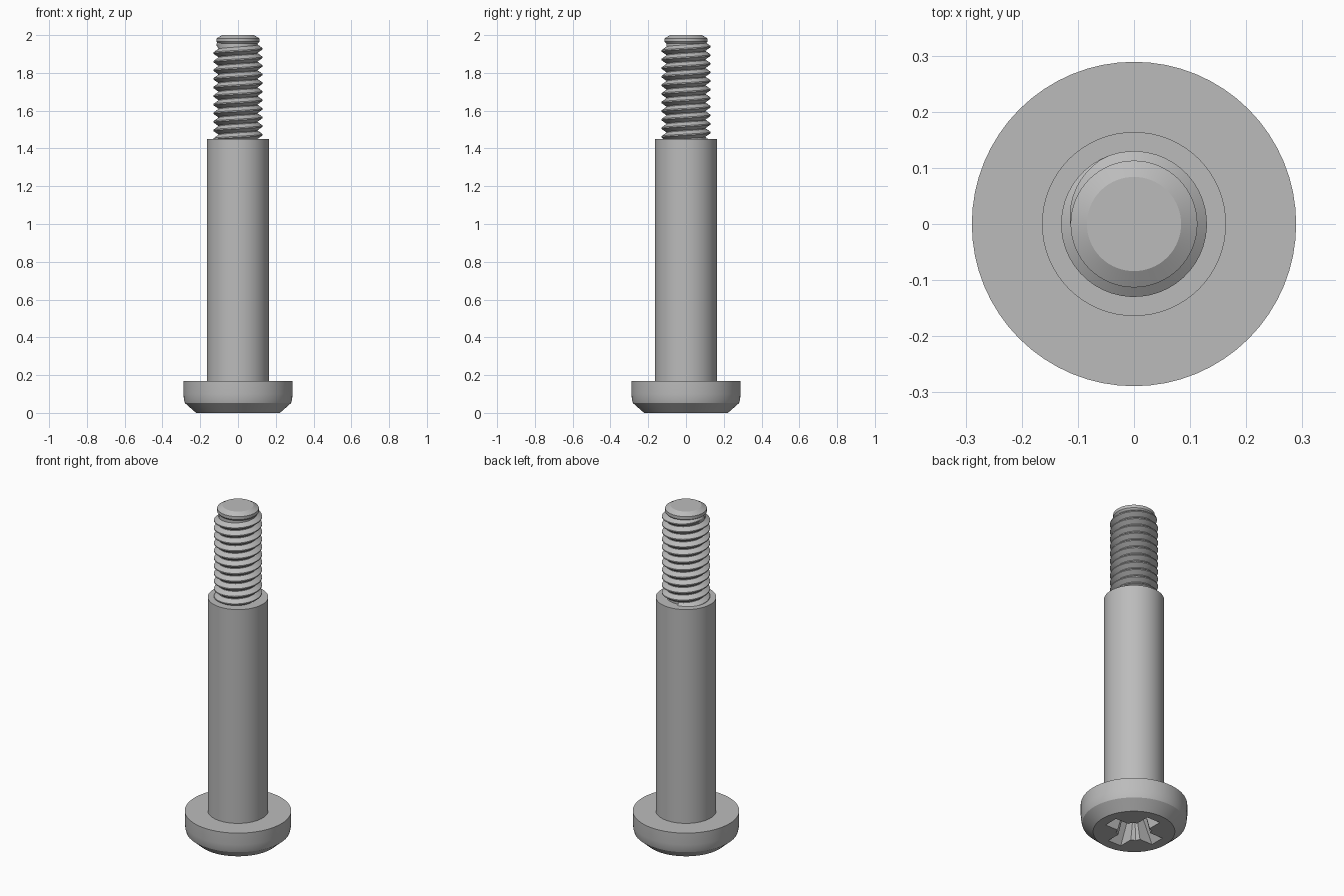
import bpy, bmesh, math

cube = bpy.data.objects.get("Cube")
if cube:
    bpy.data.objects.remove(cube, do_unlink=True)

steel = bpy.data.materials.new("steel grey")
steel.use_nodes = True
GREY = (0.5, 0.5, 0.5, 1)
steel.diffuse_color = GREY
steel.node_tree.nodes["Principled BSDF"].inputs["Base Color"].default_value = GREY


def finish(name, bm):
    """Turn a bmesh into a named steel object."""
    bmesh.ops.recalc_face_normals(bm, faces=bm.faces)
    mesh = bpy.data.meshes.new(name)
    bm.to_mesh(mesh)
    bm.free()
    mesh.materials.append(steel)
    obj = bpy.data.objects.new(name, mesh)
    bpy.context.collection.objects.link(obj)
    return obj


def smooth(obj, angle=28):
    bpy.ops.object.select_all(action='DESELECT')
    obj.select_set(True)
    bpy.context.view_layer.objects.active = obj
    bpy.ops.object.shade_smooth_by_angle(angle=math.radians(angle))


def lathe(name, profile, sides=64):
    """Closed solid of revolution from (radius, z) points, bottom to top."""
    bm = bmesh.new()
    rings = []
    for r, z in profile:
        rings.append([bm.verts.new((r * math.cos(t), r * math.sin(t), z))
                      for t in (math.tau * i / sides for i in range(sides))])
    for low, high in zip(rings, rings[1:]):
        for i in range(sides):
            j = (i + 1) % sides
            bm.faces.new((low[i], low[j], high[j], high[i]))
    bm.faces.new(rings[0])
    bm.faces.new(rings[-1])
    return finish(name, bm)


def wedge(name, bottom, top, depth):
    """Tapered block for one bar of the cross recess."""
    bm = bmesh.new()
    bmesh.ops.create_cube(bm, size=2)
    for v in bm.verts:
        hx, hy = top if v.co.z > 0 else bottom
        v.co = (v.co.x * hx, v.co.y * hy, depth if v.co.z > 0 else -0.01)
    return finish(name, bm)


# Head with a chamfered lower rim
head = lathe("head", [(0.222, 0), (0.281, 0.052), (0.286, 0.07),
                      (0.289, 0.1), (0.289, 0.17)])

# Cross recess in the underside of the head
cutters = [wedge("recess_bar_x", (0.17, 0.045), (0.09, 0.032), 0.13),
           wedge("recess_bar_y", (0.045, 0.17), (0.032, 0.09), 0.13),
           lathe("recess_core", [(0.1, -0.01), (0.06, 0.13), (0.01, 0.15)], 8)]
bpy.context.view_layer.objects.active = head
for cutter in cutters:
    mod = head.modifiers.new("recess", 'BOOLEAN')
    mod.operation = 'DIFFERENCE'
    mod.solver = 'EXACT'
    mod.object = cutter
    bpy.ops.object.modifier_apply(modifier=mod.name)
    bpy.data.objects.remove(cutter, do_unlink=True)
smooth(head)

# Plain shoulder, then the narrower tip above the thread
smooth(lathe("shoulder", [(0.164, 0.165), (0.164, 1.45)]))
smooth(lathe("threaded_core_tip", [(0.104, 1.44), (0.104, 1.955), (0.113, 1.965),
                                   (0.113, 1.983), (0.084, 2.0)]))

# Right-handed helical thread that fades out below the tip
PITCH, ROOT, CREST, STEPS = 0.0455, 0.105, 0.13, 48
START, END, END_ANGLE = 1.44, 1.955, math.radians(215)
count = int((END - START) / PITCH * STEPS)
bm = bmesh.new()
sections = []
for i in range(count + 1):
    left = count - i
    angle = END_ANGLE - math.tau * left / STEPS
    z = END - PITCH * left / STEPS
    crest = ROOT + (CREST - ROOT) * min(1, left / (STEPS * 0.28))
    section = []
    for r, dz in ((ROOT, -0.46), (crest, -0.07), (crest, 0.07), (ROOT, 0.46)):
        section.append(bm.verts.new((r * math.cos(angle), r * math.sin(angle),
                                     z + dz * PITCH)))
    sections.append(section)
for a, b in zip(sections, sections[1:]):
    for k in range(3):
        bm.faces.new((a[k], b[k], b[k + 1], a[k + 1]))
    bm.faces.new((a[3], b[3], b[0], a[0]))
bm.faces.new(sections[0])
bm.faces.new(sections[-1])
smooth(finish("thread", bm))
